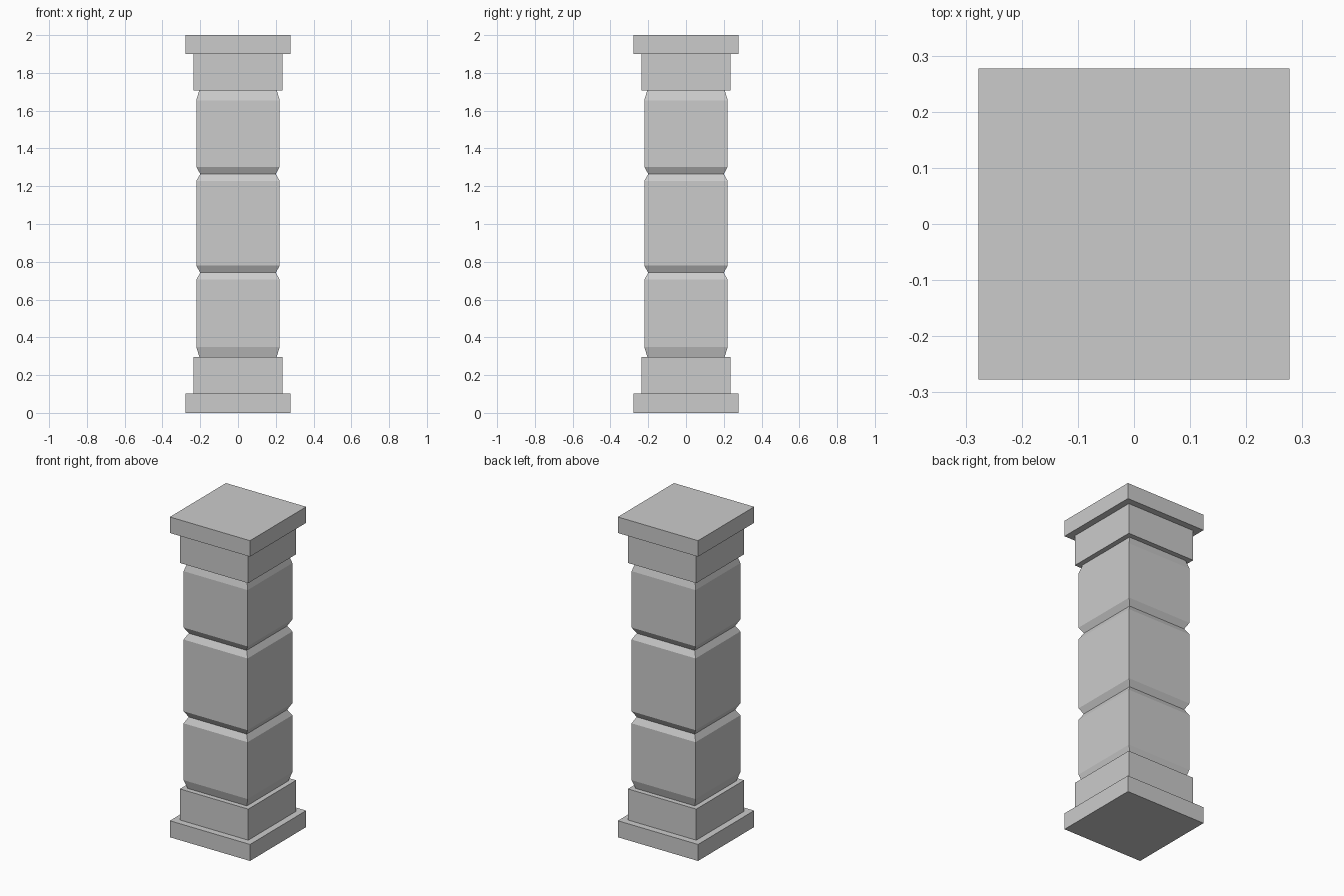
import bpy, bmesh

if "Cube" in bpy.data.objects:
    bpy.data.objects.remove(bpy.data.objects["Cube"])


def square_stack(name, profile):
    """Loft square rings given as (half_width, z), capped at both ends."""
    bm = bmesh.new()
    rings = [[bm.verts.new((sx * h, sy * h, z))
              for sx, sy in ((-1, -1), (1, -1), (1, 1), (-1, 1))]
             for h, z in profile]
    for a, b in zip(rings, rings[1:]):
        for i in range(4):
            j = (i + 1) % 4
            bm.faces.new((a[i], a[j], b[j], b[i]))
    bm.faces.new(rings[0][::-1])
    bm.faces.new(rings[-1])
    mesh = bpy.data.meshes.new(name)
    bm.to_mesh(mesh)
    bm.free()
    obj = bpy.data.objects.new(name, mesh)
    bpy.context.collection.objects.link(obj)
    return obj


# Stepped base and capital
for name, half, z0, z1 in (
    ("base_plinth", 0.277, 0.0, 0.103),
    ("base_block", 0.236, 0.103, 0.297),
    ("capital_block", 0.236, 1.708, 1.9),
    ("capital_slab", 0.277, 1.9, 2.0),
):
    square_stack(name, [(half, z0), (half, z1)])

# Shaft with two V grooves and chamfered ends
shaft = [(0.205, 0.297), (0.221, 0.35)]
for z in (0.742, 1.265):
    shaft += [(0.221, z - 0.037), (0.2, z), (0.221, z + 0.038)]
shaft += [(0.221, 1.655), (0.205, 1.708)]
square_stack("shaft", shaft)
